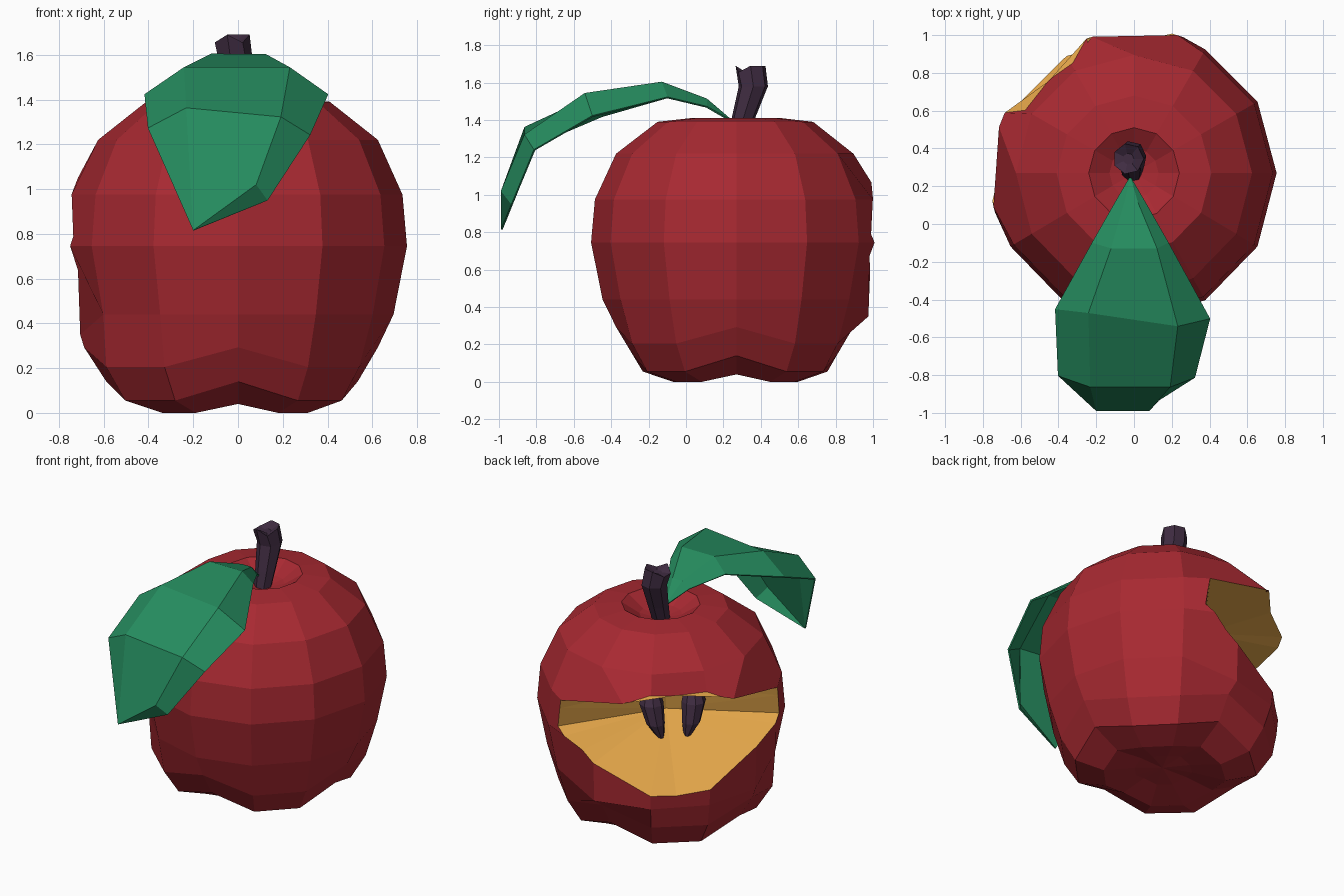
import bpy, bmesh, math
from math import sin, cos, pi

if "Cube" in bpy.data.objects:
    bpy.data.objects.remove(bpy.data.objects["Cube"])


def material(name, rgb):
    m = bpy.data.materials.new(name)
    m.diffuse_color = (*rgb, 1)
    m.use_nodes = True
    m.node_tree.nodes["Principled BSDF"].inputs["Base Color"].default_value = m.diffuse_color
    return m


RED = material("red skin", (0.39, 0.022, 0.031))
FLESH = material("yellow flesh", (0.76, 0.375, 0.066))
DARK = material("dark stem", (0.05, 0.025, 0.053))
GREEN = material("leaf green", (0.019, 0.265, 0.115))
CY = 0.27  # fruit axis


def loft(name, rings, mats, closed=True, index=0, tris=False):
    """Skin a list of equal point rows; closed rows get end caps."""
    bm = bmesh.new()
    rows = [[bm.verts.new(p) for p in r] for r in rings]
    n = len(rows[0])
    for a, b in zip(rows, rows[1:]):
        for i in range(n if closed else n - 1):
            j = (i + 1) % n
            bm.faces.new((a[i], a[j], b[j], b[i]))
    if closed:
        bm.faces.new(rows[0][::-1])
        bm.faces.new(rows[-1])
    else:
        bmesh.ops.remove_doubles(bm, verts=bm.verts, dist=0.001)
    bmesh.ops.recalc_face_normals(bm, faces=bm.faces)
    if tris:
        bmesh.ops.triangulate(bm, faces=bm.faces)
    for f in bm.faces:
        f.material_index = index
    me = bpy.data.meshes.new(name)
    bm.to_mesh(me)
    bm.free()
    for m in mats:
        me.materials.append(m)
    ob = bpy.data.objects.new(name, me)
    bpy.context.collection.objects.link(ob)
    return ob


def circle(x, y, z, r, n):
    return [(x + r * cos(2 * pi * i / n), y + r * sin(2 * pi * i / n), z) for i in range(n)]


# Fruit body: 12-sided lathe, lower rings lifted every quarter turn for four lobes
profile = [  # radius, height, lift
    (0.01, 0.05, 0), (0.17, 0.035, 0.02), (0.36, 0, 0.04), (0.535, 0.055, 0.085),
    (0.625, 0.205, 0.088), (0.695, 0.44, 0), (0.755, 0.745, 0), (0.735, 0.975, 0),
    (0.625, 1.22, 0), (0.41, 1.39, 0), (0.24, 1.41, 0), (0.13, 1.34, 0), (0.01, 1.31, 0)]
body = []
for r, z, lift in profile:
    ring = []
    for i in range(12):
        a, rr, h = i * pi / 6, r, z + (lift if i % 3 == 0 else 0)
        if z < 0.3:
            rr *= 1 + 0.10 * max(0, -cos(a))     # fuller foot on the left
        if z == 0.44 and 3 <= i <= 6:
            rr, h = 0.705, 0.35                  # ring sags below the bite
        y = rr * sin(a) * (1.03 if a > pi else 1)
        ring.append((rr * cos(a), CY + y, h))
    body.append(ring)
fruit = loft("fruit", body, [RED, FLESH])

# Bite: wedge cutter on the back left, its coloured faces become the flesh
A = math.radians(133)


def bite(n, t, z):
    """n = outward along the bite, t = sideways."""
    return (n * cos(A) - t * sin(A), CY + n * sin(A) + t * cos(A), z)


sections = []
for t, back, low, high in ((-0.95, 0.38, 0.78, 0.97), (0, 0.23, 0.81, 0.98), (0.95, 0.38, 0.78, 0.97)):
    sections.append([bite(back, t, low), bite(1.05, t, 0.14), bite(1.05, t, 1.36),
                     bite(0.64, t, 1.14), bite(back + 0.02, t, high)])
cutter = loft("bite_cutter", sections, [RED, FLESH], index=1, tris=True)
cut = fruit.modifiers.new("bite", "BOOLEAN")
cut.operation = "DIFFERENCE"
cut.solver = "EXACT"
cut.object = cutter
bpy.context.view_layer.objects.active = fruit
fruit.select_set(True)
bpy.ops.object.modifier_apply(modifier="bite")
bpy.data.objects.remove(cutter)

# Lip of the bite: flare the upper edge and the corners, level its middle
bm = bmesh.new()
bm.from_mesh(fruit.data)
bmesh.ops.triangulate(bm, faces=[f for f in bm.faces if f.material_index == 1])
for v in bm.verts:
    if len({f.material_index for f in v.link_faces}) < 2:
        continue
    x, y = v.co.x, v.co.y - CY
    a = math.atan2(y, x) % (2 * pi)
    off = abs(a - A)
    if v.co.z < 0.72:
        r = min(0.715, math.hypot(x, y))
    elif off > math.radians(30):
        r = 0.765
        if off < math.radians(55) and v.co.z > 1:
            r = 0.755
            a += (A - a) * 0.4
            v.co.z += 0.015
    else:
        r = 0.665
        v.co.z = min(v.co.z, 1.095)
    v.co.x, v.co.y = r * cos(a), CY + r * sin(a)
bm.to_mesh(fruit.data)
bm.free()

# Seeds: two teardrops standing in the bite
for side, name in ((-1, "seed_left"), (1, "seed_right")):
    rings = []
    for n, t, z, r in ((0.38, 0.07, 0.65, 0.006), (0.35, 0.11, 0.77, 0.057),
                       (0.31, 0.13, 0.89, 0.075), (0.28, 0.13, 0.97, 0.05), (0.27, 0.13, 1.0, 0.01)):
        x, y, z = bite(n, side * t + 0.03, z)
        rings.append(circle(x, y, z, r, 8))
    loft(name, rings, [DARK])

# Stem: bent tube with a ragged hollow top
stem = [circle(x, y, z, r, 7) for x, y, z, r in (
    (-0.01, 0.275, 1.30, 0.055), (-0.01, 0.31, 1.42, 0.065), (-0.015, 0.36, 1.58, 0.08),
    (-0.03, 0.345, 1.67, 0.082), (-0.03, 0.345, 1.655, 0.03))]
stem[3] = [(x, y, z + (0.02 if i in (0, 1, 2, 5) else -0.015)) for i, (x, y, z) in enumerate(stem[3])]
loft("stem", stem, [DARK])

# Leaf: drooping strip of rows, each edge - crease - crease - edge, ending in a welded tip
base, tip = (-0.02, 0.25, 1.39), (-0.2, -0.985, 0.815)
leaf_rows = [
    [base] * 4,
    [(-0.10, 0.11, 1.47), (-0.05, 0.11, 1.51), (0.02, 0.11, 1.51), (0.06, 0.11, 1.47)],
    [(-0.22, -0.10, 1.52), (-0.12, -0.13, 1.60), (0.12, -0.13, 1.60), (0.18, -0.10, 1.52)],
    [(-0.415, -0.45, 1.42), (-0.24, -0.47, 1.54), (0.23, -0.54, 1.54), (0.40, -0.50, 1.42)],
    [(-0.40, -0.80, 1.27), (-0.23, -0.86, 1.36), (0.19, -0.86, 1.32), (0.32, -0.81, 1.24)],
    [tip, tip, (0.08, -0.985, 1.02), (0.13, -0.93, 0.95)],
    [tip] * 4]
leaf = loft("leaf", leaf_rows, [GREEN], closed=False)
solid = leaf.modifiers.new("thickness", "SOLIDIFY")
solid.thickness = 0.01
solid.offset = 0
